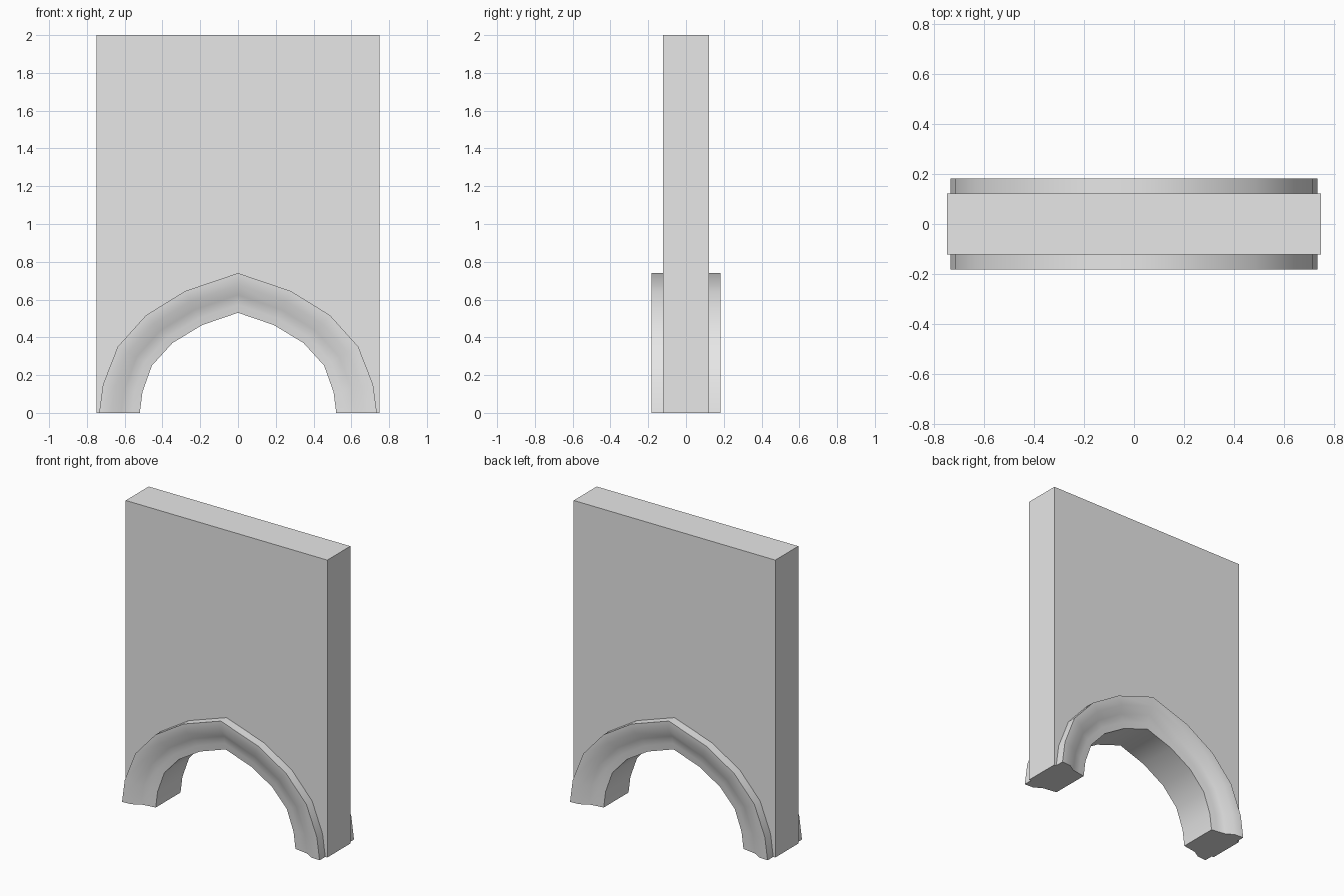
import bpy
import bmesh
from math import radians

cube = bpy.data.objects.get("Cube")
if cube:
    bpy.data.objects.remove(cube)

# Plain grey stone
stone = bpy.data.materials.new("grey stone")
stone.use_nodes = True
grey = (0.8, 0.8, 0.8, 1)
stone.diffuse_color = grey
stone.node_tree.nodes["Principled BSDF"].inputs["Base Color"].default_value = grey

WIDTH, DEPTH, HEIGHT = 1.5, 0.245, 2.0

# Right half of the arch, from foot to crown (x, z)
OUTER = [(0.735, 0), (0.715, 0.15), (0.637, 0.35), (0.487, 0.517), (0.28, 0.645), (0, 0.74)]
INNER = [(0.52, 0), (0.506, 0.11), (0.456, 0.25), (0.347, 0.37), (0.19, 0.465), (0, 0.53)]

# Moulding: share of the way from inner to outer edge, half depth
MOULDING = [(0, 0.132), (0.2, 0.138), (0.45, 0.147), (0.7, 0.179), (1, 0.183)]


def full_arch(half):
    """Mirror the half arch over the crown."""
    return half + [(-x, z) for x, z in reversed(half[:-1])]


def make_object(name, bm):
    bmesh.ops.recalc_face_normals(bm, faces=bm.faces[:])
    mesh = bpy.data.meshes.new(name)
    bm.to_mesh(mesh)
    bm.free()
    mesh.materials.append(stone)
    obj = bpy.data.objects.new(name, mesh)
    bpy.context.collection.objects.link(obj)
    return obj


def build_wall():
    """Upright slab with the arch opening cut from its outline."""
    bm = bmesh.new()
    w = WIDTH / 2
    outline = [(-w, 0), (-w, HEIGHT), (w, HEIGHT), (w, 0)] + full_arch(OUTER)
    face = bm.faces.new([bm.verts.new((x, -DEPTH / 2, z)) for x, z in outline])
    extruded = bmesh.ops.extrude_face_region(bm, geom=[face])["geom"]
    moved = [v for v in extruded if isinstance(v, bmesh.types.BMVert)]
    bmesh.ops.translate(bm, verts=moved, vec=(0, DEPTH, 0))
    return make_object("wall", bm)


def build_arch_trim():
    """Moulded trim swept round the arch, proud of both wall faces."""
    bm = bmesh.new()
    section = [(t, -d) for t, d in MOULDING] + [(t, d) for t, d in reversed(MOULDING)]
    rings = []
    for (xi, zi), (xo, zo) in zip(full_arch(INNER), full_arch(OUTER)):
        rings.append([bm.verts.new((xi + (xo - xi) * t, y, zi + (zo - zi) * t))
                      for t, y in section])
    count = len(section)
    for a, b in zip(rings, rings[1:]):
        for i in range(count):
            j = (i + 1) % count
            bm.faces.new((a[i], a[j], b[j], b[i]))
    bm.faces.new(rings[0])
    bm.faces.new(rings[-1])
    return make_object("arch_trim", bm)


build_wall()
trim = build_arch_trim()

# Smooth the trim, keeping its corners crisp
bpy.ops.object.select_all(action="DESELECT")
trim.select_set(True)
bpy.context.view_layer.objects.active = trim
bpy.ops.object.shade_smooth_by_angle(angle=radians(40))
